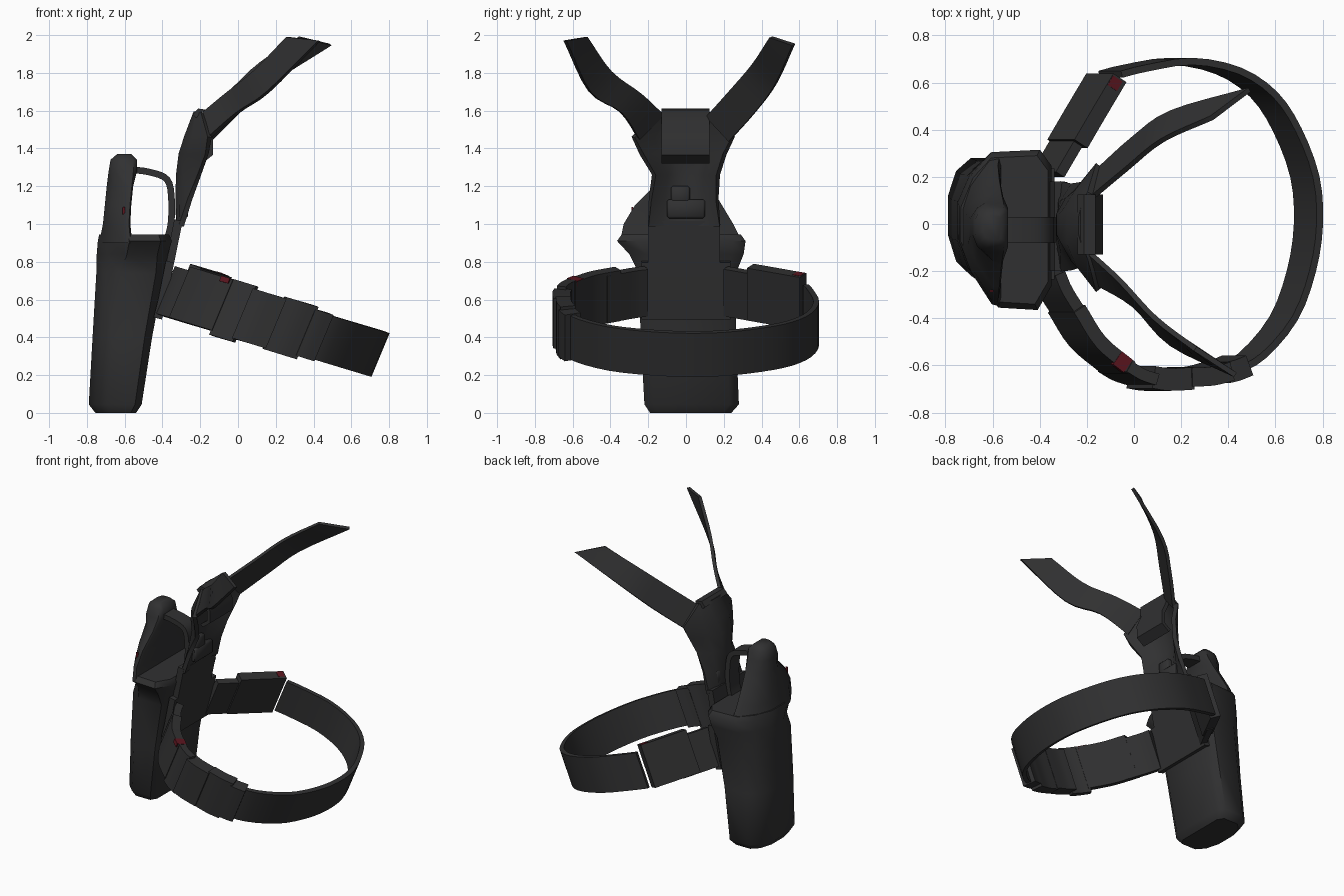
import bpy, bmesh, math
from mathutils import Vector as V

if "Cube" in bpy.data.objects:
    bpy.data.objects.remove(bpy.data.objects["Cube"])


def material(name, rgb):
    m = bpy.data.materials.new(name)
    m.diffuse_color = (*rgb, 1)
    m.use_nodes = True
    m.node_tree.nodes["Principled BSDF"].inputs["Base Color"].default_value = m.diffuse_color
    return m


BLACK = material("charcoal", (0.030, 0.030, 0.031))
RED = material("dark red", (0.11, 0.008, 0.014))


def finish(name, bm, mat, angle=45):
    bmesh.ops.remove_doubles(bm, verts=bm.verts, dist=0.0005)
    bmesh.ops.recalc_face_normals(bm, faces=bm.faces)
    me = bpy.data.meshes.new(name)
    bm.to_mesh(me)
    bm.free()
    me.materials.append(mat)
    for p in me.polygons:
        p.use_smooth = True
    me.set_sharp_from_angle(angle=math.radians(angle))
    ob = bpy.data.objects.new(name, me)
    bpy.context.collection.objects.link(ob)
    return ob


def smooth(pts, n=4):
    """Catmull-Rom curve through the points."""
    p = [V(q) for q in pts]
    p = [2 * p[0] - p[1]] + p + [2 * p[-1] - p[-2]]
    out = []
    for i in range(1, len(p) - 2):
        a, b, c, d = p[i - 1:i + 3]
        for k in range(n):
            t = k / n
            out.append(0.5 * (2 * b + (c - a) * t + (2 * a - 5 * b + 4 * c - d) * t * t
                              + (3 * b - a - 3 * c + d) * t ** 3))
    return out + [p[-2]]


def sheet(name, rows, thick, mat=BLACK):
    """Grid of points turned into a panel with thickness."""
    bm = bmesh.new()
    nr, nc = len(rows), len(rows[0])
    top, bot = [], []
    for i in range(nr):
        t, b = [], []
        for j in range(nc):
            du = rows[min(i + 1, nr - 1)][j] - rows[max(i - 1, 0)][j]
            dv = rows[i][min(j + 1, nc - 1)] - rows[i][max(j - 1, 0)]
            n = du.cross(dv).normalized() * thick / 2
            t.append(bm.verts.new(rows[i][j] + n))
            b.append(bm.verts.new(rows[i][j] - n))
        top.append(t)
        bot.append(b)
    for i in range(nr - 1):
        for j in range(nc - 1):
            for g in (top, bot):
                bm.faces.new((g[i][j], g[i + 1][j], g[i + 1][j + 1], g[i][j + 1]))
        for j in (0, nc - 1):
            bm.faces.new((top[i][j], top[i + 1][j], bot[i + 1][j], bot[i][j]))
    for j in range(nc - 1):
        for i in (0, nr - 1):
            bm.faces.new((top[i][j], top[i][j + 1], bot[i][j + 1], bot[i][j]))
    return finish(name, bm, mat)


def ribbon(name, a, b, thick):
    return sheet(name, [[p, q] for p, q in zip(smooth(a), smooth(b))], thick)


def band(name, path, width, thick, mat=BLACK, lift=0.0, n=4):
    """Piece of the tilted leg belt, path given in plan."""
    w = V((0.385, 0, 0.923))
    rows = []
    for p in smooth([(x, y, 0.645 - 0.3 * (x + 0.37)) for x, y in path], n):
        c = p + w * lift
        rows.append([c - w * width / 2, c + w * width / 2])
    return sheet(name, rows, thick, mat)


def loft(name, sections):
    """Rings: (outline, z, x0, x1, y0, y1) scaled from a unit outline."""
    bm = bmesh.new()
    rings = [[bm.verts.new(((x0 + x1) / 2 + u * (x1 - x0) / 2, (y0 + y1) / 2 + v * (y1 - y0) / 2, z))
              for u, v in o] for o, z, x0, x1, y0, y1 in sections]
    k = len(rings[0])
    for r, s in zip(rings, rings[1:]):
        for i in range(k):
            bm.faces.new((r[i], r[(i + 1) % k], s[(i + 1) % k], s[i]))
    bm.faces.new(rings[0])
    bm.faces.new(rings[-1])
    return finish(name, bm, BLACK)


def box(name, x0, x1, y0, y1, z0, z1, mat=BLACK):
    bm = bmesh.new()
    bmesh.ops.create_cube(bm, size=1)
    for v in bm.verts:
        v.co = ((x0 + x1) / 2 + v.co.x * (x1 - x0), (y0 + y1) / 2 + v.co.y * (y1 - y0),
                (z0 + z1) / 2 + v.co.z * (z1 - z0))
    if mat is BLACK:
        bmesh.ops.bevel(bm, geom=bm.edges[:], offset=0.01, segments=1, affect='EDGES')
    return finish(name, bm, mat)


# Unit outlines: lower body, flared mouth, raised hood
LOW = [(-1, -.3), (-1, .35), (-.75, .78), (-.3, 1), (.75, 1), (1, .8),
       (1, -.8), (.75, -1), (-.3, -1), (-.75, -.75)]
MOUTH = [(-1, -.15), (-1, .3), (-.72, .7), (-.3, .97), (.75, 1), (1, .8),
         (1, -.7), (.7, -1), (-.15, -.97), (-.72, -.52)]
HOOD = [(-1, -.2), (-1, .3), (-.6, .62), (.4, .97), (.9, 1), (1, .9),
        (1, -.9), (.9, -1), (.5, -.97), (-.5, -.55)]

# Holster body and raised outer hood
loft("holster_body", [(LOW, 0.0, -.755, -.54, -.19, .24), (LOW, .045, -.79, -.51, -.22, .28),
                      (LOW, .4, -.77, -.455, -.24, .265), (LOW, .74, -.75, -.39, -.25, .265),
                      (MOUTH, .84, -.748, -.37, -.30, .305), (MOUTH, .91, -.742, -.35, -.365, .315),
                      (MOUTH, .945, -.735, -.365, -.34, .29)])
loft("holster_hood", [(HOOD, .9, -.735, -.56, -.35, .30), (HOOD, 1.0, -.715, -.57, -.33, .25),
                      (HOOD, 1.1, -.705, -.565, -.27, .19), (HOOD, 1.2, -.695, -.555, -.17, .13),
                      (LOW, 1.28, -.685, -.535, -.12, .09), (LOW, 1.34, -.675, -.535, -.1, .07),
                      (LOW, 1.37, -.64, -.565, -.07, .04)])

# Retention loop over the grip opening
loop = smooth([(-.59, 0, 1.29), (-.47, 0, 1.275), (-.375, 0, 1.235), (-.352, 0, 1.13),
               (-.355, 0, 1.0), (-.375, 0, .92)])
sheet("retention_loop", [[p + V((0, -.08, 0)), p + V((0, .03, 0))] for p in loop], .035)

# Back plate and clip
back = [(-.425, .5), (-.40, .6), (-.36, .8), (-.315, 1.02)]
sheet("back_plate", [[V((x, y, z)) for y in (-.235, .235)] for x, z in back[:3]], .045)
sheet("back_plate_neck", [[V((x, y, z)) for y in (-.2, .18)] for x, z in back[2:]], .045)
box("back_plate_clip", -.32, -.265, -.1, .1, 1.03, 1.13)
box("back_plate_knob", -.32, -.27, -.08, .02, 1.1, 1.2)

# Hanger yoke: curved panel, edges wrapping towards the leg
rows = []
for z, xc, xe, y0, y1 in [(.99, -.315, -.30, -.2, .18), (1.13, -.322, -.255, -.19, .165),
                          (1.26, -.322, -.205, -.17, .17), (1.37, -.31, -.165, -.235, .205),
                          (1.46, -.28, -.15, -.28, .25), (1.59, -.225, -.185, -.14, .13)]:
    rows.append([V((xc + (xe - xc) * abs(t) ** 2, (y0 + y1) / 2 + t * (y1 - y0) / 2, z))
                 for t in (-1, -.6, -.25, .25, .6, 1)])
sheet("hanger_yoke", rows, .028)

# Folded belt loop on the yoke
fold = [(-.23, 1.57), (-.205, 1.6), (-.175, 1.6), (-.18, 1.53), (-.145, 1.45), (-.145, 1.37), (-.2, 1.33)]
sheet("folded_loop", [[V((x, -.13, z)), V((x, .125, z))] for x, z in fold], .026)

# Two upper straps spreading in a V
ribbon("upper_strap_rear",
       [(-.18, .11, 1.57), (-.03, .235, 1.71), (.12, .355, 1.85), (.33, .45, 1.99)],
       [(-.15, .23, 1.44), (0, .365, 1.59), (.16, .475, 1.74), (.49, .57, 1.95)], .022)
ribbon("upper_strap_front",
       [(-.19, -.12, 1.58), (-.06, -.24, 1.69), (.09, -.40, 1.81), (.26, -.53, 1.99)],
       [(-.16, -.25, 1.45), (0, -.345, 1.59), (.16, -.51, 1.70), (.43, -.64, 1.97)], .022)

# Leg belt, pads and buckles
band("leg_belt", [(-.1, .635), (0, .66), (.2, .69), (.4, .65), (.55, .55), (.65, .4), (.725, .2),
                  (.74, 0), (.71, -.2), (.635, -.4), (.5, -.56), (.38, -.62), (.2, -.65),
                  (.05, -.66), (-.08, -.61)], .25, .03, n=3)
band("rear_pad_base", [(-.365, .21), (-.33, .27), (-.23, .44)], .27, .045)
band("rear_pad", [(-.29, .34), (-.22, .46), (-.125, .62)], .30, .07, lift=.02)
band("front_pad_base", [(-.365, -.21), (-.33, -.29), (-.24, -.43)], .27, .05)
band("front_pad", [(-.29, -.36), (-.2, -.5), (-.07, -.61)], .29, .06, lift=.01)
band("strap_keeper", [(-.08, -.605), (-.02, -.64), (.04, -.66)], .32, .05)
band("buckle_socket", [(.03, -.65), (.1, -.66), (.2, -.655)], .285, .095)
band("buckle_tongue", [(.19, -.65), (.28, -.645), (.36, -.625)], .30, .08)
band("buckle_end", [(.35, -.63), (.39, -.62), (.44, -.6)], .265, .09)

# Small red markings
band("front_red_tab", [(-.13, -.568), (-.085, -.603)], .03, .068, RED, .143, 1)
band("rear_red_tab", [(-.158, .577), (-.135, .617)], .025, .05, RED, .16, 1)
box("hood_red_mark", -.612, -.597, -.288, -.281, 1.05, 1.09, RED)
